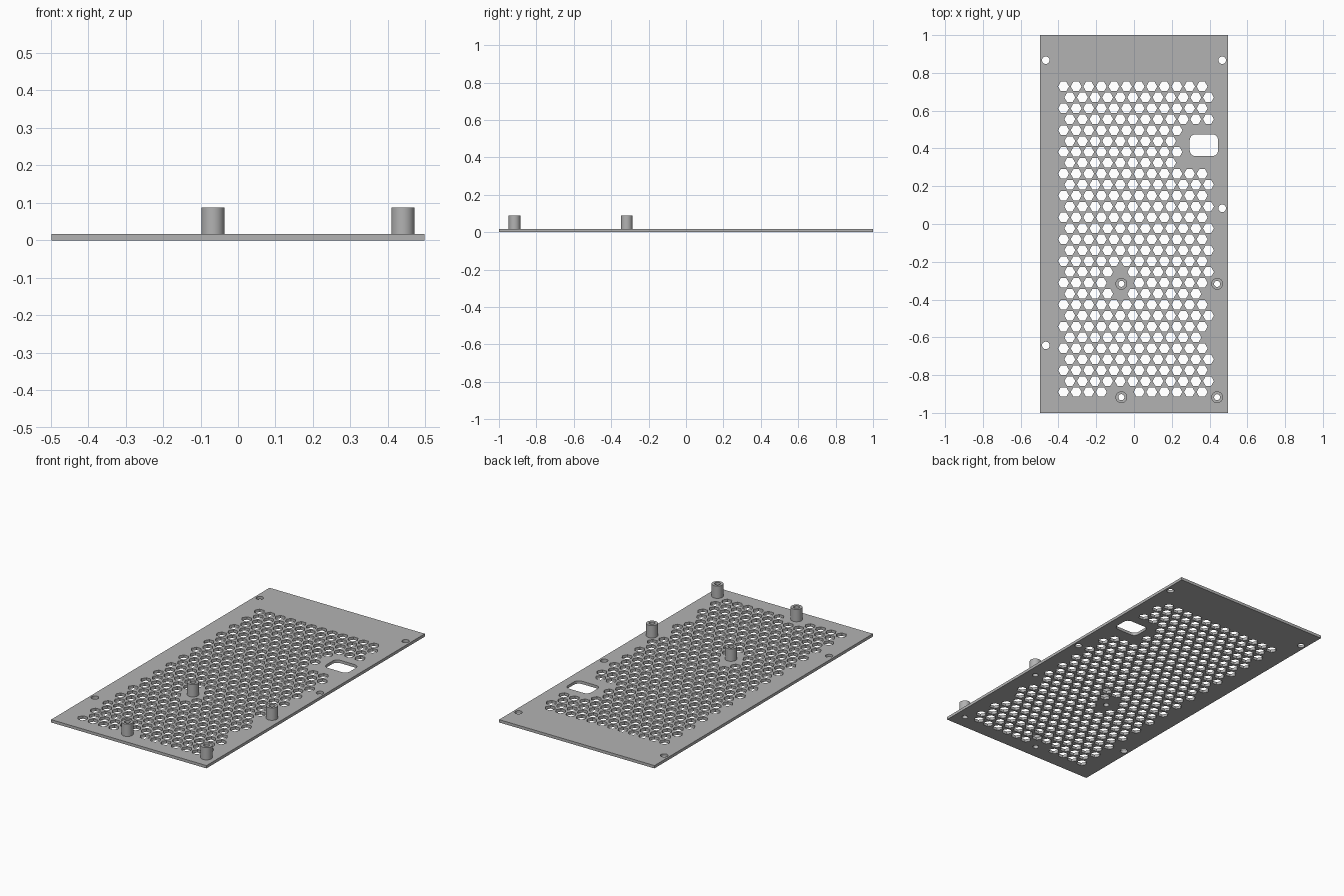
import bpy
import bmesh
import math
from mathutils import Matrix, Vector

if "Cube" in bpy.data.objects:
    bpy.data.objects.remove(bpy.data.objects["Cube"], do_unlink=True)

THICK = 0.0165          # plate thickness
TOP = 0.088             # top of the standoffs
STANDOFFS = [(x, y) for x in (-0.067, 0.44) for y in (-0.317, -0.917)]
SCREW_HOLES = [(-0.467, 0.867), (0.467, 0.867), (0.467, 0.083), (-0.467, -0.643)]

grey = bpy.data.materials.new("plain grey")
grey.use_nodes = True
grey.diffuse_color = (0.45, 0.45, 0.45, 1)
grey.node_tree.nodes["Principled BSDF"].inputs["Base Color"].default_value = grey.diffuse_color


def prism(bm, points, z0, z1):
    """Closed prism over a counter-clockwise outline."""
    low = [bm.verts.new((x, y, z0)) for x, y in points]
    high = [bm.verts.new((x, y, z1)) for x, y in points]
    bm.faces.new(low[::-1])
    bm.faces.new(high)
    for i in range(len(points)):
        j = (i + 1) % len(points)
        bm.faces.new((low[i], low[j], high[j], high[i]))


def ring(x, y, r, sides):
    return [(x + r * math.cos(math.tau * i / sides), y + r * math.sin(math.tau * i / sides))
            for i in range(sides)]


def rounded_rect(cx, cy, w, h, r, steps=6):
    points = []
    for q, (sx, sy) in enumerate([(1, 1), (-1, 1), (-1, -1), (1, -1)]):
        for i in range(steps + 1):
            a = (q + i / steps) * math.pi / 2
            points.append((cx + sx * (w / 2 - r) + r * math.cos(a),
                           cy + sy * (h / 2 - r) + r * math.sin(a)))
    return points


def make_object(name, bm):
    mesh = bpy.data.meshes.new(name)
    bm.to_mesh(mesh)
    bm.free()
    obj = bpy.data.objects.new(name, mesh)
    bpy.context.collection.objects.link(obj)
    return obj


# Cutter: vent hexagons, screw holes, standoff bores and cable opening
bm = bmesh.new()
pitch = 0.0667
for row in range(29):
    odd = row % 2
    y = 0.728 - row * pitch * math.sqrt(3) / 2
    for col in range(12):
        x = -0.373 + (col + odd / 2) * pitch
        near_standoff = any(math.hypot(x - sx, y - sy) < 0.073 for sx, sy in STANDOFFS)
        near_opening = 4 <= row <= 7 and x > 0.25
        if near_standoff or near_opening or (row == 23 and col == 11):
            continue
        prism(bm, ring(x, y, 0.029, 6), -0.05, 0.15)
for x, y in SCREW_HOLES:
    prism(bm, ring(x, y, 0.02, 32), -0.05, 0.15)
for x, y in STANDOFFS:
    prism(bm, ring(x, y, 0.016, 32), -0.05, 0.15)
prism(bm, rounded_rect(0.37, 0.417, 0.15, 0.115, 0.03), -0.05, 0.15)
cutter = make_object("hole_cutter", bm)
cutter.hide_render = True

# Plate
parts = []
bm = bmesh.new()
prism(bm, [(-0.498, -1), (0.498, -1), (0.498, 1), (-0.498, 1)], 0, THICK)
parts.append(make_object("vent_plate", bm))

# Standoffs
for i, (x, y) in enumerate(STANDOFFS):
    bm = bmesh.new()
    prism(bm, ring(x, y, 0.031, 32), THICK, TOP)
    parts.append(make_object(f"standoff_{i + 1}", bm))

# Cut the holes, then shade
for obj in parts:
    obj.data.materials.append(grey)
    cut = obj.modifiers.new("holes", 'BOOLEAN')
    cut.operation = 'DIFFERENCE'
    cut.solver = 'EXACT'
    cut.object = cutter
    bpy.ops.object.select_all(action='DESELECT')
    bpy.context.view_layer.objects.active = obj
    obj.select_set(True)
    bpy.ops.object.modifier_apply(modifier=cut.name)
    bpy.ops.object.shade_smooth_by_angle(angle=math.radians(30))
bpy.data.objects.remove(cutter, do_unlink=True)
